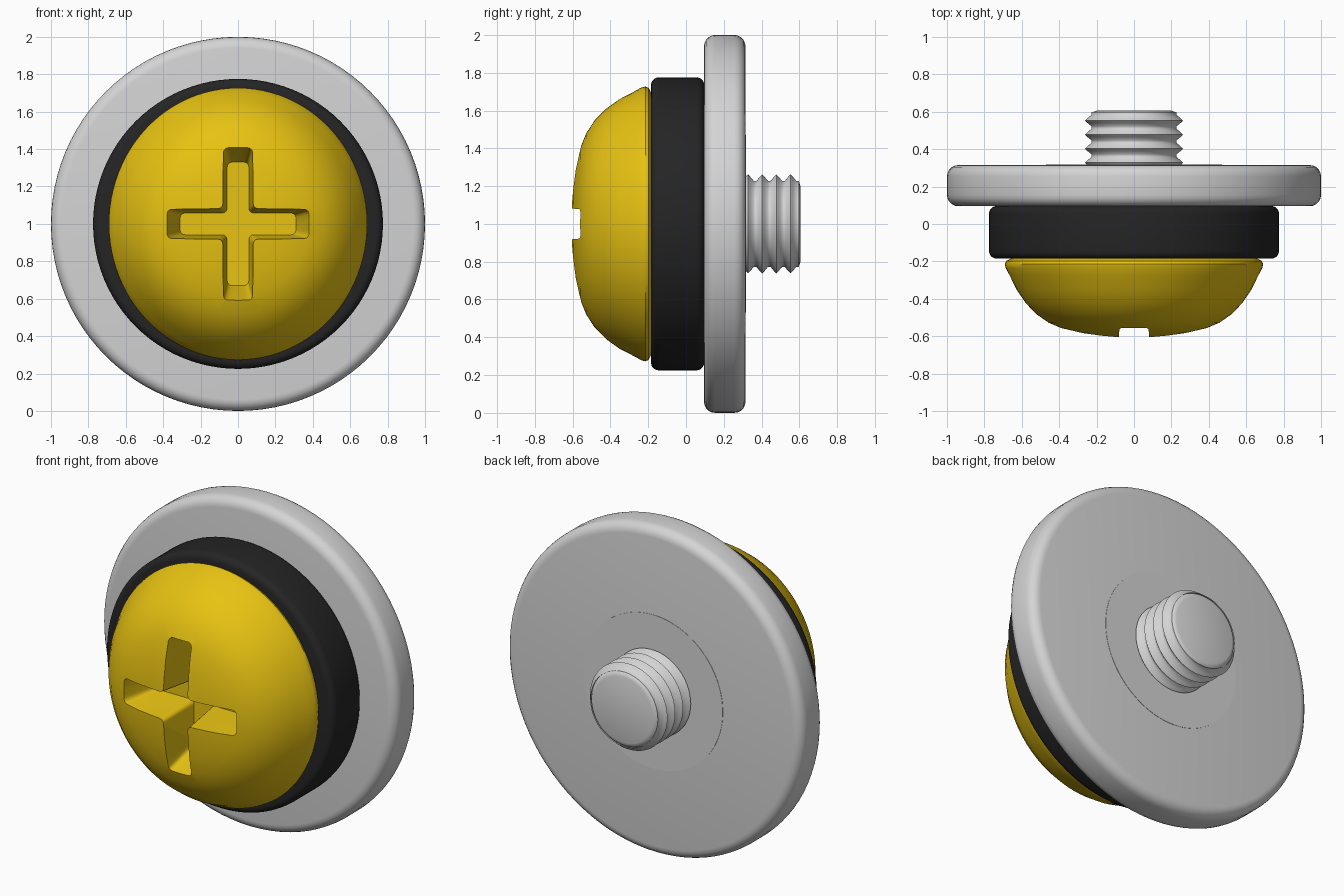
import bpy, bmesh, math

if "Cube" in bpy.data.objects:
    bpy.data.objects.remove(bpy.data.objects["Cube"])

SEG = 96


def material(name, rgb):
    m = bpy.data.materials.new(name)
    m.diffuse_color = (*rgb, 1)
    m.use_nodes = True
    m.node_tree.nodes["Principled BSDF"].inputs["Base Color"].default_value = m.diffuse_color
    return m


YELLOW = material("yellow", (0.80, 0.54, 0.006))
BLACK = material("black", (0.018, 0.018, 0.018))
GREY = material("light_grey", (0.66, 0.66, 0.66))


def finish(bm, name, mat):
    bmesh.ops.recalc_face_normals(bm, faces=bm.faces)
    me = bpy.data.meshes.new(name)
    bm.to_mesh(me)
    bm.free()
    ob = bpy.data.objects.new(name, me)
    bpy.context.collection.objects.link(ob)
    me.materials.append(mat)
    return ob


def smooth(ob, angle=40):
    bpy.ops.object.select_all(action='DESELECT')
    ob.select_set(True)
    bpy.context.view_layer.objects.active = ob
    bpy.ops.object.shade_smooth_by_angle(angle=math.radians(angle))


def lathe(name, profile, mat, sx=1.0):
    """Closed solid turned about the y axis at z = 1; profile is (radius, y)."""
    bm = bmesh.new()
    rings = []
    for r, y in profile:
        rings.append([bm.verts.new((sx * r * math.cos(a), y, 1 + r * math.sin(a)))
                      for a in (2 * math.pi * i / SEG for i in range(SEG))])
    for a, b in zip(rings, rings[1:]):
        for i in range(SEG):
            j = (i + 1) % SEG
            bm.faces.new((a[i], a[j], b[j], b[i]))
    bm.faces.new(rings[0])
    bm.faces.new(rings[-1])
    return finish(bm, name, mat)


def rounded_disc(r, y0, y1, c, n=5):
    """Profile of a disc with edges rounded by c."""
    arc = [(math.sin(t), math.cos(t)) for t in (math.pi / 2 * i / n for i in range(n + 1))]
    front = [(r - c + c * s, y0 + c - c * k) for s, k in arc]
    back = [(r - c + c * s, y1 - c + c * k) for s, k in reversed(arc)]
    return front + back


# Washer and rubber ring
smooth(lathe("washer", rounded_disc(1.0, 0.095, 0.315, 0.06), GREY))
smooth(lathe("rubber_ring", rounded_disc(0.775, -0.185, 0.096, 0.04), BLACK))

# Thin collar on the back of the washer
smooth(lathe("collar", [(0.47, 0.30), (0.47, 0.317)], GREY))

# Threaded shank
thread = [(0.235, 0.28)]
for k in range(4):
    y = 0.328 + 0.075 * k
    thread += [(0.25, y - 0.012), (0.262, y), (0.25, y + 0.012), (0.228, y + 0.03), (0.228, y + 0.045)]
thread += [(0.228, 0.588), (0.218, 0.600), (0.2, 0.606)]
smooth(lathe("threaded_shank", thread, GREY), 60)

# Domed head, slightly narrower across x
dome = [(0.05, -0.612), (0.1, -0.607), (0.2, -0.597), (0.3, -0.583), (0.4, -0.560),
        (0.48, -0.528), (0.55, -0.482), (0.61, -0.422), (0.66, -0.352), (0.70, -0.275),
        (0.722, -0.235), (0.727, -0.215), (0.72, -0.198), (0.70, -0.188), (0.68, -0.18)]
head = lathe("screw_head", dome, YELLOW, 0.95)


# Tapered cross cutter for the drive recess
def cross(bm, y, lx, lz, w):
    pts = [(w, w), (w, lz), (-w, lz), (-w, w), (-lx, w), (-lx, -w),
           (-w, -w), (-w, -lz), (w, -lz), (w, -w), (lx, -w), (lx, w)]
    return [bm.verts.new((x, y, 1 + z)) for x, z in pts]


bm = bmesh.new()
outer = cross(bm, -0.70, 0.425, 0.46, 0.090)
inner = cross(bm, -0.34, 0.31, 0.33, 0.058)
bm.faces.new(outer)
bm.faces.new(inner)
for i in range(12):
    j = (i + 1) % 12
    bm.faces.new((outer[i], outer[j], inner[j], inner[i]))
edges = [e for e in bm.edges if abs(e.verts[0].co.y - e.verts[1].co.y) > 0.1]
bmesh.ops.bevel(bm, geom=edges, offset=0.025, segments=3, profile=0.5, affect='EDGES')
cutter = finish(bm, "recess_cutter", YELLOW)

mod = head.modifiers.new("recess", 'BOOLEAN')
mod.object = cutter
mod.operation = 'DIFFERENCE'
mod.solver = 'EXACT'
bpy.context.view_layer.objects.active = head
bpy.ops.object.modifier_apply(modifier="recess")
bpy.data.objects.remove(cutter)
smooth(head, 35)
